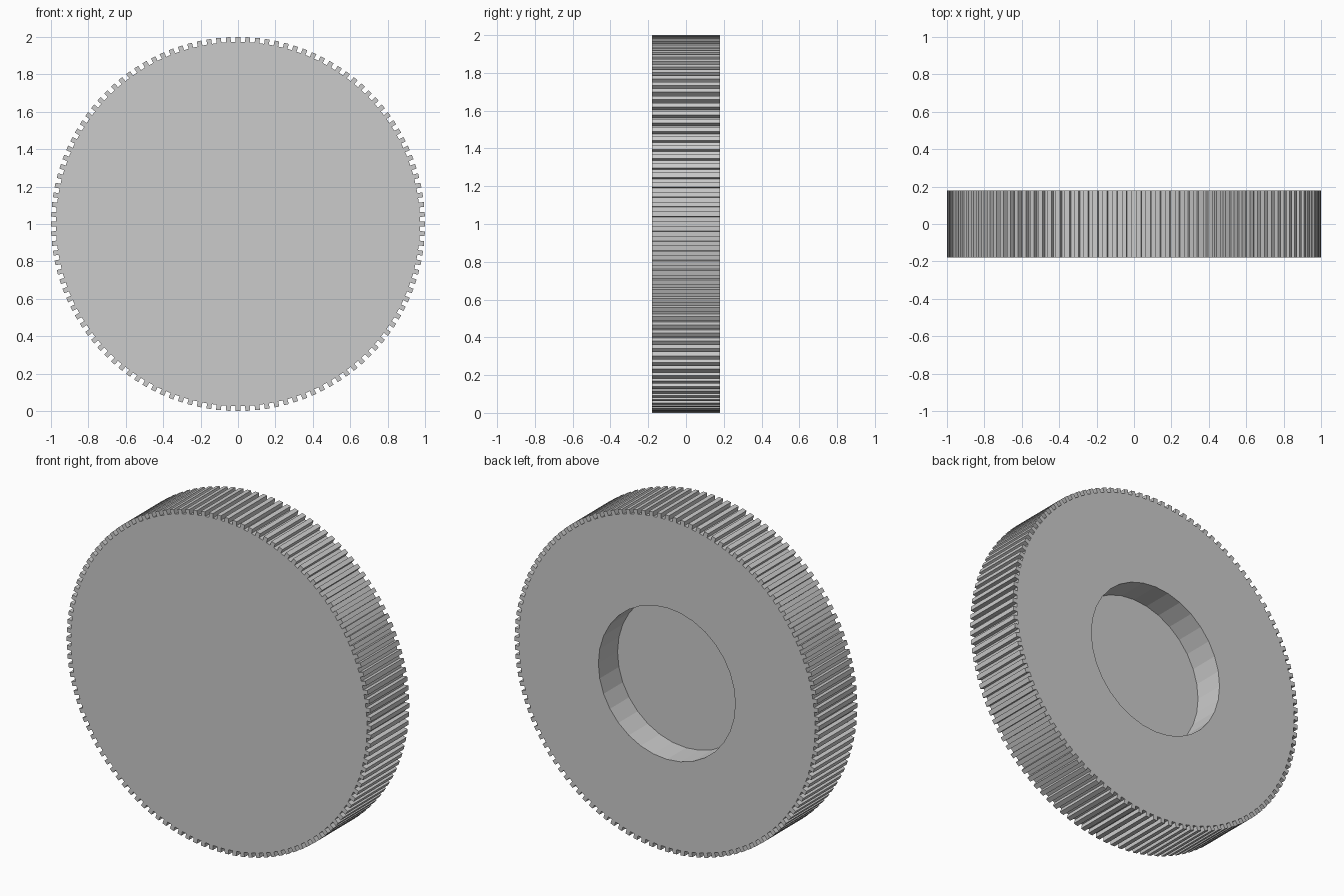
import bpy, bmesh
from math import sin, cos, pi

old = bpy.data.objects.get("Cube")
if old:
    bpy.data.objects.remove(old)

TEETH = 120
ROOT, TIP = 0.973, 1.0
HALF = 0.18
HOLE_R, HOLE_SIDES, HOLE_FLOOR = 0.45, 32, 0.0

grey = bpy.data.materials.new("plain grey")
grey.use_nodes = True
colour = (0.6, 0.6, 0.6, 1)
grey.diffuse_color = colour
grey.node_tree.nodes["Principled BSDF"].inputs["Base Color"].default_value = colour


def ring(bm, points, y):
    return [bm.verts.new((r * cos(a), y, 1 + r * sin(a))) for r, a in points]


def bridge(bm, a, b):
    for i in range(len(a)):
        j = (i + 1) % len(a)
        bm.faces.new((a[i], a[j], b[j], b[i]))


# Toothed outline: each tooth is a root, tip, tip, root run
step = 2 * pi / TEETH
outline = []
for t in range(TEETH):
    for r, f in ((ROOT, -0.25), (TIP, -0.25), (TIP, 0.25), (ROOT, 0.25)):
        outline.append((r, (t + f) * step))
circle = [(HOLE_R, 2 * pi * i / HOLE_SIDES) for i in range(HOLE_SIDES)]

bm = bmesh.new()
front = ring(bm, outline, -HALF)
back = ring(bm, outline, HALF)
rim = ring(bm, circle, HALF)
floor = ring(bm, circle, HOLE_FLOOR)

# Toothed side, closed front, and recess
bridge(bm, front, back)
bridge(bm, rim, floor)
bm.faces.new(front)
bm.faces.new(floor)

# Back face around the recess
loops = []
for loop in (back, rim):
    for i in range(len(loop)):
        loops.append(bm.edges.get((loop[i - 1], loop[i])))
bmesh.ops.triangle_fill(bm, edges=loops, use_beauty=True)
bmesh.ops.recalc_face_normals(bm, faces=bm.faces)

mesh = bpy.data.meshes.new("toothed_wheel")
bm.to_mesh(mesh)
bm.free()
mesh.materials.append(grey)
wheel = bpy.data.objects.new("toothed_wheel", mesh)
bpy.context.collection.objects.link(wheel)
